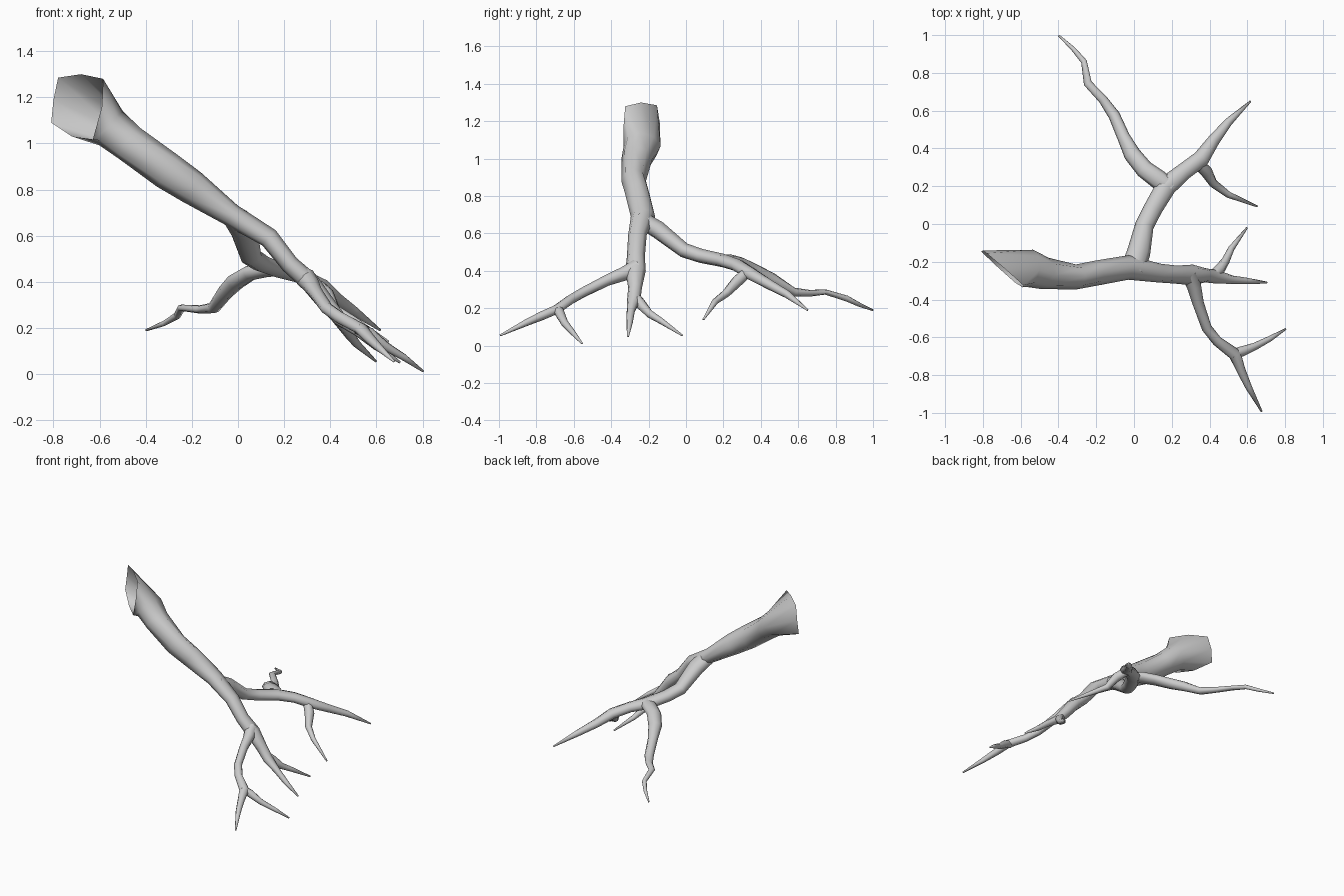
import bpy
import math
from mathutils import Vector

SIDES = 8


def tube(name, path, mouth=None):
    """Loft rings along (x, y, z, side radius, up radius) points; optional explicit first ring."""
    pts = [Vector(p[:3]) for p in path]
    verts, faces = [], []
    for i, p in enumerate(path):
        t = Vector()
        if i > 0:
            t += (pts[i] - pts[i - 1]).normalized()
        if i < len(pts) - 1:
            t += (pts[i + 1] - pts[i]).normalized()
        t.normalize()
        u = t.cross(Vector((0, 0, 1))).normalized()
        v = u.cross(t)
        if i == 0 and mouth:
            verts += [Vector(m) for m in mouth]
            continue
        ru, rv = p[3], p[-1]
        for k in range(SIDES):
            a = math.tau * k / SIDES
            verts.append(pts[i] + u * ru * math.cos(a) + v * rv * math.sin(a))
    for i in range(len(pts) - 1):
        for k in range(SIDES):
            a, b = i * SIDES + k, i * SIDES + (k + 1) % SIDES
            faces.append((a, a + SIDES, b + SIDES, b))
    # closed tip
    faces.append([(len(pts) - 1) * SIDES + k for k in reversed(range(SIDES))])
    me = bpy.data.meshes.new(name)
    me.from_pydata(verts, [], faces)
    me.update()
    me.shade_smooth()
    ob = bpy.data.objects.new(name, me)
    bpy.context.collection.objects.link(ob)
    return ob


# Trunk with its slanted open end, running on into the longest front twig
mouth = [(-.59, -.335, 1.16), (-.585, -.325, 1.28), (-.68, -.24, 1.30), (-.78, -.155, 1.285),
         (-.80, -.14, 1.19), (-.81, -.145, 1.09), (-.72, -.23, 1.03), (-.63, -.31, 1.015)]
tube("trunk", [
    (-.70, -.235, 1.16, .1), (-.55, -.235, 1.065, .1, .09), (-.47, -.262, 1.0, .085, .082),
    (-.305, -.28, .88, .066, .082), (-.20, -.26, .81, .066, .075), (-.03, -.23, .69, .065, .05),
    (.135, -.26, .59, .05, .044), (.225, -.268, .475, .048, .04), (.31, -.27, .40, .055, .042),
    (.38, -.272, .31, .037), (.44, -.28, .24, .036, .03), (.52, -.295, .185, .022),
    (.60, -.302, .12, .017), (.703, -.31, .05, .005)], mouth)

# Short twig beside the trunk end
tube("trunk_twig", [
    (.41, -.28, .27, .028), (.45, -.245, .225, .03), (.485, -.195, .17, .022),
    (.515, -.13, .13, .017), (.598, -.02, .055, .005)])

# Front branch and its side twig
tube("front_branch", [
    (.29, -.26, .42, .045), (.318, -.33, .385, .038), (.34, -.42, .35, .03), (.385, -.55, .285, .027),
    (.44, -.62, .245, .027), (.535, -.69, .195, .034, .025), (.565, -.77, .16, .024),
    (.605, -.86, .12, .018), (.676, -.993, .055, .005)])
tube("front_twig", [
    (.515, -.69, .20, .026), (.57, -.675, .175, .027), (.64, -.648, .12, .02),
    (.72, -.607, .072, .015), (.803, -.556, .012, .005)])

# Back branch, running on into its right-hand twig
tube("back_branch", [
    (-.01, -.25, .68, .065, .045), (.025, -.15, .62, .062, .048), (.055, -.01, .51, .05, .04),
    (.10, .08, .48, .05, .038), (.17, .20, .455, .055, .036), (.26, .275, .43, .045, .034),
    (.355, .345, .385, .045, .034), (.42, .44, .33, .033, .028), (.50, .54, .275, .022),
    (.617, .65, .19, .005)])
tube("back_twig", [
    (.33, .33, .395, .03), (.385, .275, .345, .032), (.42, .215, .28, .023),
    (.50, .155, .235, .017), (.653, .093, .14, .005)])

# Long crooked twig to the back left
tube("crooked_twig", [
    (.20, .19, .455, .04, .03), (.13, .235, .455, .052, .034), (.055, .29, .44, .048, .034),
    (-.01, .37, .40, .045, .036), (-.055, .46, .355, .034), (-.105, .575, .287, .031, .024),
    (-.165, .66, .28, .024, .018), (-.245, .745, .287, .022, .014), (-.265, .86, .252, .016),
    (-.32, .925, .22, .012), (-.398, .998, .19, .005)])
